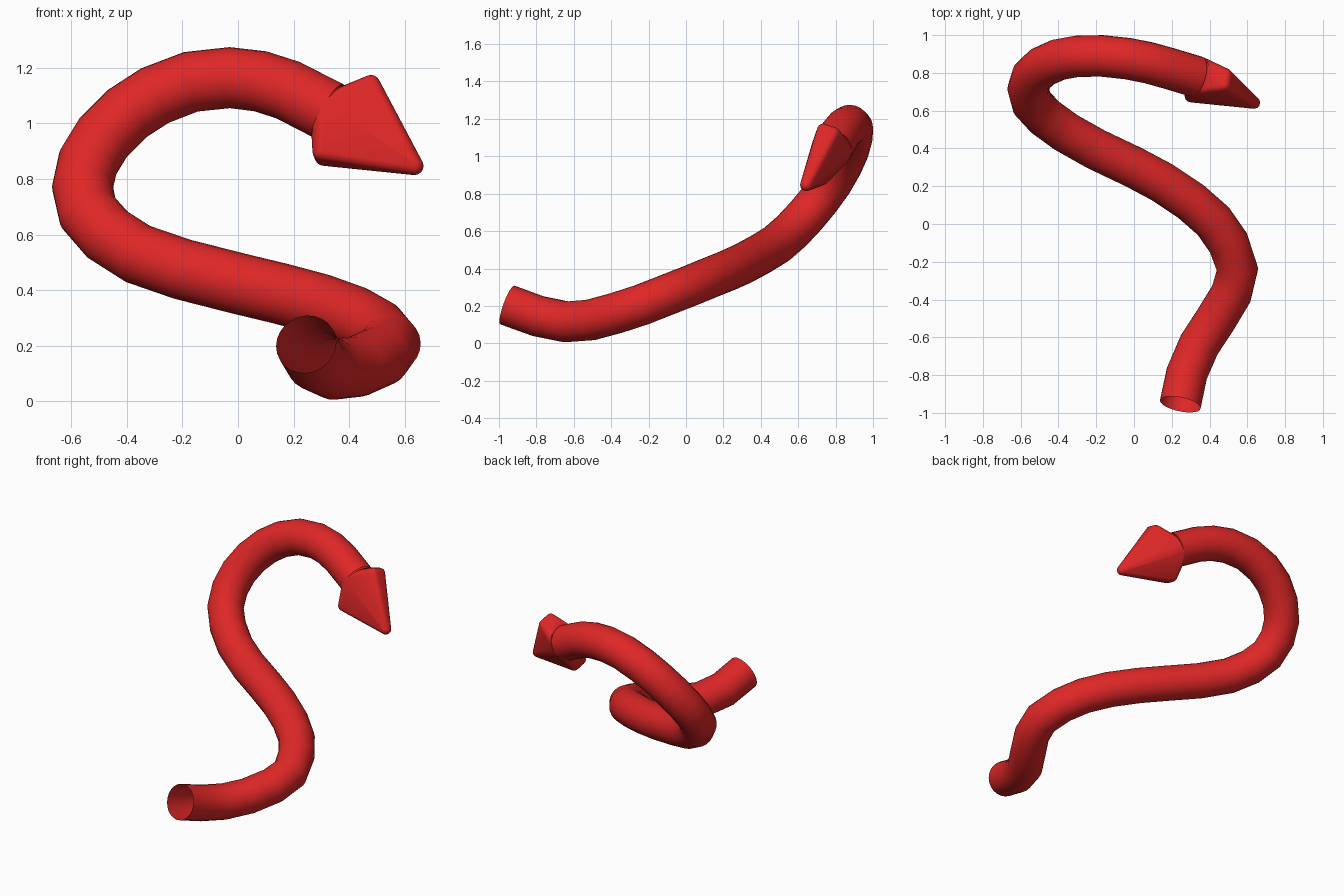
import bpy, bmesh, math
from mathutils import Vector

if "Cube" in bpy.data.objects:
    bpy.data.objects.remove(bpy.data.objects["Cube"])

RADIUS, SIDES = 0.11, 24

red = bpy.data.materials.new("red")
red.diffuse_color = (0.74, 0.02, 0.02, 1)
red.use_nodes = True
red.node_tree.nodes["Principled BSDF"].inputs["Base Color"].default_value = red.diffuse_color

# Centre line of the tail, from the open root to the arrowhead
PATH = [Vector(p) for p in (
    (0.245, -0.955, 0.205), (0.28, -0.79, 0.145), (0.345, -0.64, 0.115), (0.43, -0.51, 0.125),
    (0.515, -0.37, 0.163), (0.548, -0.24, 0.205), (0.50, -0.10, 0.26), (0.42, 0.015, 0.305),
    (0.30, 0.12, 0.348), (0.15, 0.22, 0.388), (0.0, 0.30, 0.424), (-0.20, 0.395, 0.475),
    (-0.36, 0.485, 0.53), (-0.47, 0.565, 0.60), (-0.54, 0.64, 0.68), (-0.56, 0.715, 0.77),
    (-0.54, 0.78, 0.86), (-0.485, 0.832, 0.95), (-0.40, 0.87, 1.035), (-0.30, 0.888, 1.10),
    (-0.17, 0.89, 1.15), (-0.03, 0.875, 1.165), (0.08, 0.853, 1.152), (0.18, 0.825, 1.12),
    (0.33, 0.78, 1.043))]


def make_object(name, bm):
    mesh = bpy.data.meshes.new(name)
    bm.to_mesh(mesh)
    bm.free()
    mesh.materials.append(red)
    obj = bpy.data.objects.new(name, mesh)
    bpy.context.collection.objects.link(obj)
    bpy.ops.object.select_all(action='DESELECT')
    obj.select_set(True)
    bpy.context.view_layer.objects.active = obj
    bpy.ops.object.shade_smooth_by_angle(angle=math.radians(40))
    return obj


def ring(center, u, v, radius):
    return [center + radius * (math.cos(a) * u + math.sin(a) * v)
            for a in (2 * math.pi * i / SIDES for i in range(SIDES))]


# Tail: an open tube swept along the centre line without twisting
bm = bmesh.new()
u, previous = Vector((1, 0, 0)), None
for i, p in enumerate(PATH):
    tangent = (PATH[min(i + 1, len(PATH) - 1)] - PATH[max(i - 1, 0)]).normalized()
    u = (u - tangent * u.dot(tangent)).normalized()
    v = tangent.cross(u)
    current = [bm.verts.new(q) for q in ring(p, u, v, RADIUS)]
    if previous:
        for k in range(SIDES):
            n = (k + 1) % SIDES
            bm.faces.new((previous[k], previous[n], current[n], current[k]))
    previous = current
make_object("tail", bm)

# Arrowhead: rounded barbs and tip hulled onto the end of the tail
bm = bmesh.new()
top_barb, low_barb = Vector((0.483, 0.762, 1.132)), Vector((0.305, 0.705, 0.89))
tip = Vector((0.635, 0.643, 0.847))
across = (top_barb - low_barb).normalized()
normal = across.cross(tip - (top_barb + low_barb) / 2).normalized()


def add_ball(center, radius):
    ball = bmesh.ops.create_uvsphere(bm, u_segments=12, v_segments=8, radius=radius)
    bmesh.ops.translate(bm, verts=ball["verts"], vec=center)


for side in (-1, 1):
    for barb in (top_barb, low_barb):
        add_ball(barb + normal * 0.03 * side, 0.033)
add_ball(tip, 0.033)
for q in ring(PATH[-1], across, normal, RADIUS):
    bm.verts.new(q)
hull = bmesh.ops.convex_hull(bm, input=list(bm.verts))
unused = {g for g in hull["geom_interior"] + hull["geom_unused"]
          if isinstance(g, bmesh.types.BMVert)}
bmesh.ops.delete(bm, geom=list(unused), context='VERTS')
# Remove ball faces left inside the hull
outer = {g for g in hull["geom"] if isinstance(g, bmesh.types.BMFace) and g.is_valid}
bmesh.ops.delete(bm, geom=[f for f in bm.faces if f not in outer], context='FACES')
bmesh.ops.recalc_face_normals(bm, faces=list(bm.faces))
make_object("arrowhead", bm)
